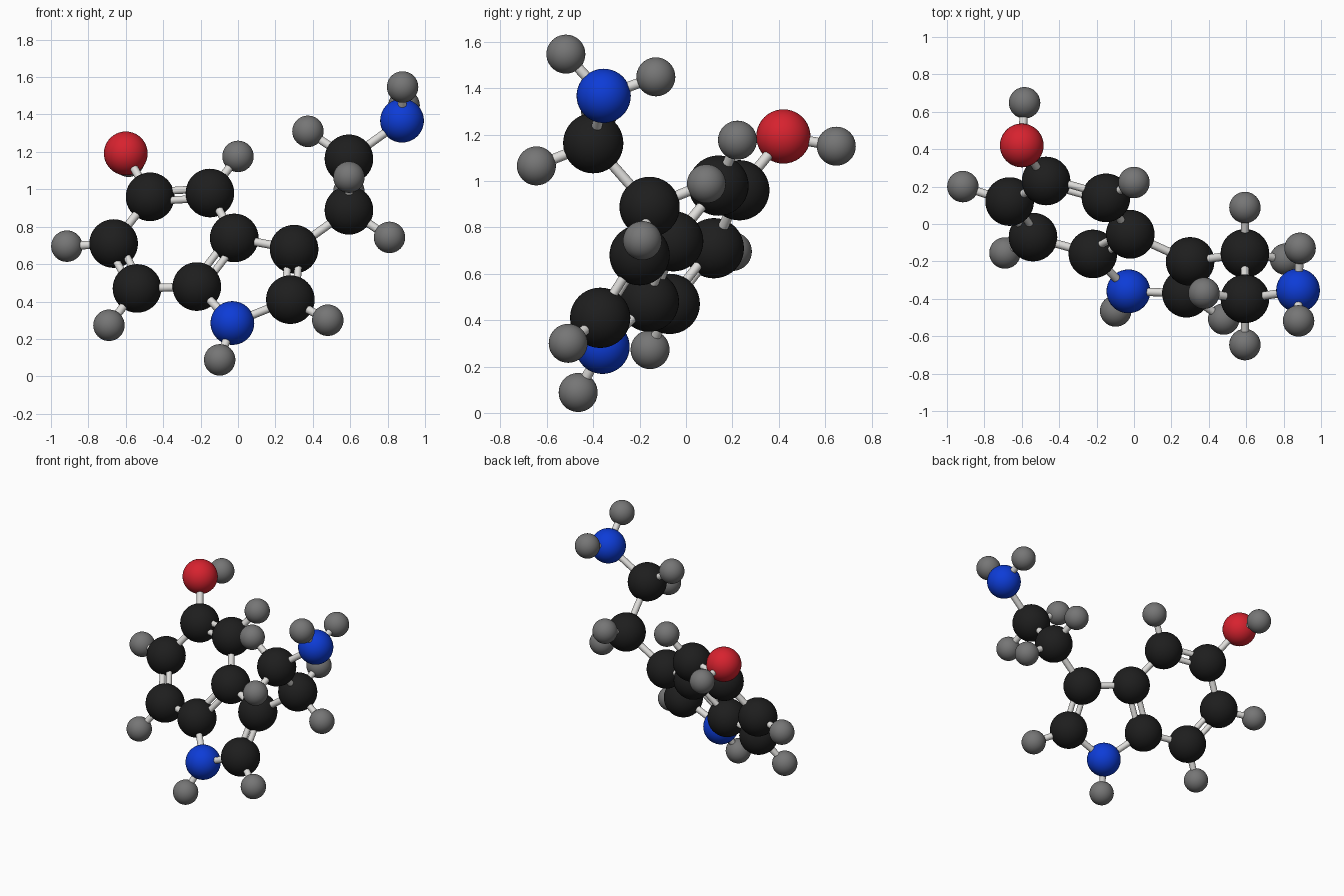
import bpy
from mathutils import Vector

cube = bpy.data.objects.get("Cube")
if cube:
    bpy.data.objects.remove(cube, do_unlink=True)


def material(name, color):
    m = bpy.data.materials.new(name)
    m.use_nodes = True
    m.diffuse_color = (*color, 1)
    bsdf = m.node_tree.nodes["Principled BSDF"]
    bsdf.inputs["Base Color"].default_value = (*color, 1)
    bsdf.inputs["Roughness"].default_value = 0.5
    return m


# Each ball kind has a radius and a material
KINDS = {
    "carbon": (0.13, material("black", (0.013, 0.013, 0.013))),
    "hydrogen": (0.084, material("mid grey", (0.18, 0.18, 0.18))),
    "nitrogen": (0.117, material("blue", (0.004, 0.045, 0.68))),
    "oxygen": (0.117, material("red", (0.68, 0.016, 0.028))),
}
ROD = material("light grey", (0.74, 0.73, 0.71))


def finish(name, mat):
    ob = bpy.context.object
    ob.name = name
    ob.data.materials.append(mat)
    bpy.ops.object.shade_smooth_by_angle()
    return ob


def ball(kind, name, at):
    radius, mat = KINDS[kind]
    bpy.ops.mesh.primitive_uv_sphere_add(segments=40, ring_count=20, radius=radius, location=at)
    finish(f"{kind}_{name}", mat)


def rod(name, a, b, radius):
    bpy.ops.mesh.primitive_cylinder_add(vertices=20, radius=radius, depth=(b - a).length,
                                        location=(a + b) / 2)
    ob = finish(name, ROD)
    ob.rotation_euler = (b - a).to_track_quat("Z", "Y").to_euler()


# Ball positions: two fused rings, then the side chain
HEAVY = {
    "ring_top_left": ("carbon", (-0.47, 0.23, 0.96)),
    "ring_top_right": ("carbon", (-0.15, 0.14, 0.98)),
    "shared_top": ("carbon", (-0.02, -0.055, 0.74)),
    "shared_bottom": ("carbon", (-0.22, -0.16, 0.48)),
    "ring_bottom": ("carbon", (-0.54, -0.07, 0.47)),
    "ring_left": ("carbon", (-0.665, 0.12, 0.71)),
    "small_ring_bottom": ("nitrogen", (-0.03, -0.36, 0.285)),
    "small_ring_right": ("carbon", (0.28, -0.37, 0.41)),
    "small_ring_top": ("carbon", (0.30, -0.20, 0.68)),
    "arm_lower": ("carbon", (0.593, -0.157, 0.888)),
    "arm_upper": ("carbon", (0.593, -0.40, 1.163)),
    "arm_tip": ("nitrogen", (0.877, -0.355, 1.367)),
    "side": ("oxygen", (-0.60, 0.42, 1.192)),
}

# Small balls hanging on each larger ball
SMALL = {
    "side": [(-0.585, 0.648, 1.15)],
    "ring_top_right": [(0.0, 0.222, 1.176)],
    "ring_left": [(-0.915, 0.20, 0.696)],
    "ring_bottom": [(-0.69, -0.155, 0.273)],
    "small_ring_bottom": [(-0.098, -0.465, 0.088)],
    "small_ring_right": [(0.48, -0.508, 0.30)],
    "arm_lower": [(0.81, -0.188, 0.743), (0.593, 0.088, 0.988)],
    "arm_upper": [(0.593, -0.645, 1.065), (0.374, -0.37, 1.31)],
    "arm_tip": [(0.88, -0.518, 1.547), (0.888, -0.13, 1.449)],
}

SINGLE = [
    ("ring_top_right", "shared_top"), ("shared_bottom", "ring_bottom"),
    ("ring_left", "ring_top_left"), ("shared_bottom", "small_ring_bottom"),
    ("small_ring_bottom", "small_ring_right"), ("small_ring_top", "shared_top"),
    ("small_ring_top", "arm_lower"), ("arm_lower", "arm_upper"),
    ("arm_upper", "arm_tip"), ("ring_top_left", "side"),
]
DOUBLE = [
    ("ring_top_left", "ring_top_right"), ("shared_top", "shared_bottom"),
    ("ring_bottom", "ring_left"), ("small_ring_right", "small_ring_top"),
]

pos = {name: Vector(p) for name, (kind, p) in HEAVY.items()}

# Balls
for name, (kind, p) in HEAVY.items():
    ball(kind, name, p)

# Small balls with their rods
for parent, points in SMALL.items():
    for i, p in enumerate(points):
        ball("hydrogen", f"{parent}_{i + 1}", p)
        rod(f"short_rod_{parent}_{i + 1}", pos[parent], Vector(p), 0.022)

# Single rods
for a, b in SINGLE:
    rod(f"rod_{a}_to_{b}", pos[a], pos[b], 0.022)

# Paired rods, set side by side in the plane of the rings
normal = (pos["ring_top_right"] - pos["ring_left"]).cross(pos["shared_bottom"] - pos["ring_left"])
for a, b in DOUBLE:
    offset = (pos[b] - pos[a]).cross(normal).normalized() * 0.03
    for label, side in (("inner", 1), ("outer", -1)):
        rod(f"{label}_rod_{a}_to_{b}", pos[a] + offset * side, pos[b] + offset * side, 0.02)
